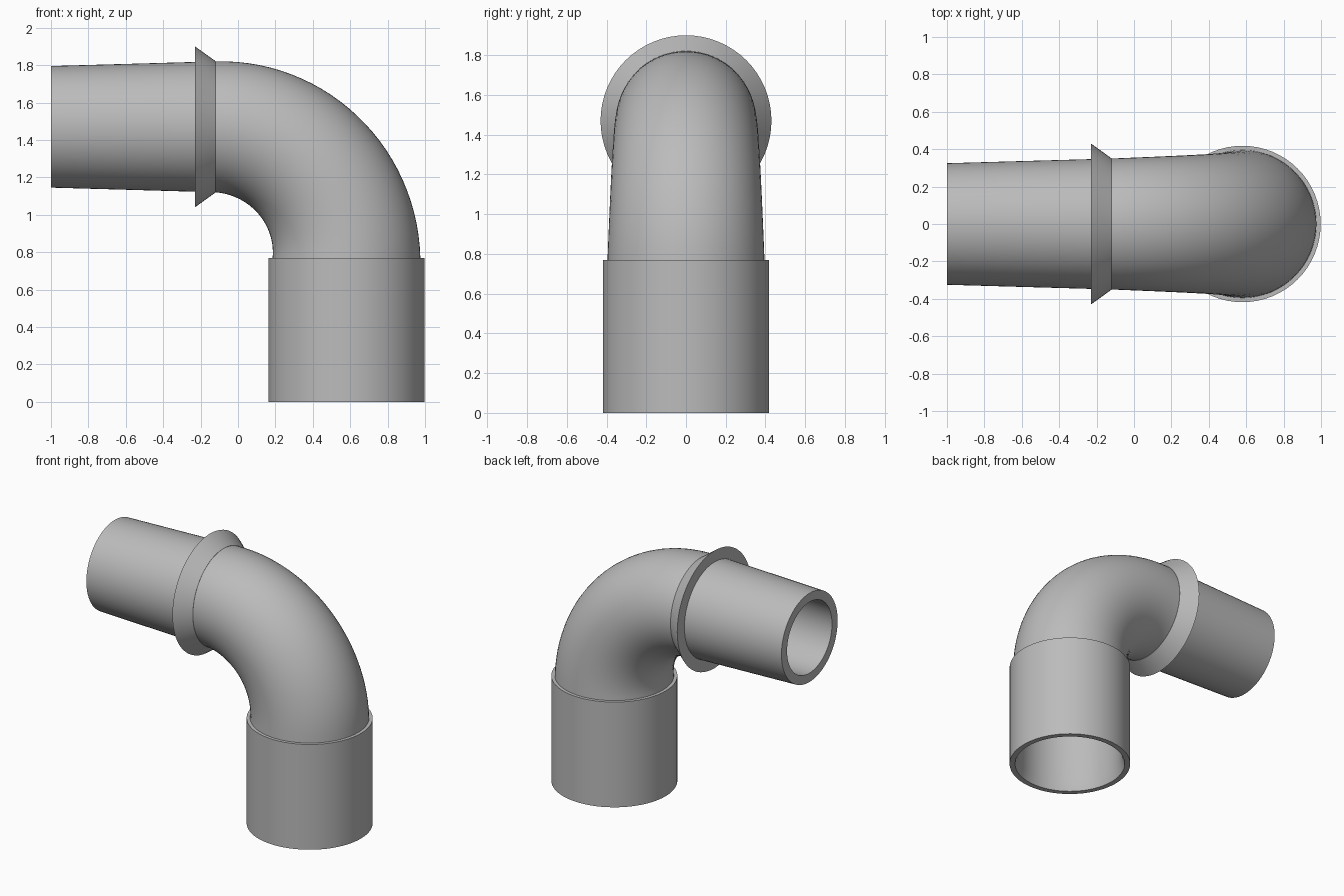
import bpy, bmesh, math
from mathutils import Vector

if "Cube" in bpy.data.objects:
    bpy.data.objects.remove(bpy.data.objects["Cube"])

SIDES = 64
BEND = Vector((-0.12, 0, 0.77))   # centre of the elbow arc
BEND_R = 0.70
AXIS_X, AXIS_Z = 0.58, 1.47

grey = bpy.data.materials.new("plain grey")
grey.diffuse_color = (0.5, 0.5, 0.5, 1)
grey.use_nodes = True
grey.node_tree.nodes["Principled BSDF"].inputs["Base Color"].default_value = grey.diffuse_color


def ring_mesh(name, stations):
    """Closed loop of rings. Each station: centre, in-plane direction, radius."""
    bm = bmesh.new()
    rings = []
    for centre, side, radius in stations:
        ring = []
        for i in range(SIDES):
            a = 2 * math.pi * i / SIDES
            p = centre + radius * (math.cos(a) * side + math.sin(a) * Vector((0, 1, 0)))
            ring.append(bm.verts.new(p))
        rings.append(ring)
    for k, ring in enumerate(rings):
        nxt = rings[(k + 1) % len(rings)]
        for i in range(SIDES):
            j = (i + 1) % SIDES
            bm.faces.new((ring[i], ring[j], nxt[j], nxt[i]))
    bmesh.ops.recalc_face_normals(bm, faces=bm.faces)
    me = bpy.data.meshes.new(name)
    bm.to_mesh(me)
    bm.free()
    me.materials.append(grey)
    ob = bpy.data.objects.new(name, me)
    bpy.context.collection.objects.link(ob)
    bpy.ops.object.select_all(action='DESELECT')
    ob.select_set(True)
    bpy.context.view_layer.objects.active = ob
    bpy.ops.object.shade_smooth_by_angle(angle=math.radians(30))
    return ob


def along_x(x, r):
    return Vector((x, 0, AXIS_Z)), Vector((0, 0, 1)), r


def along_z(z, r):
    return Vector((AXIS_X, 0, z)), Vector((1, 0, 0)), r


def bend(t, r):
    a = math.radians(90 * (1 - t))
    d = Vector((math.cos(a), 0, math.sin(a)))
    return BEND + d * BEND_R, d, r


# Tapered spigot and elbow: outer skin, then back through the bore
STEPS = 28
outer = [along_x(-1, 0.325)]
outer += [bend(k / STEPS, 0.35 + 0.045 * k / STEPS) for k in range(STEPS + 1)]
inner = [bend(k / STEPS, 0.285 + 0.065 * k / STEPS) for k in range(STEPS, -1, -1)]
inner += [along_x(-1, 0.26)]
ring_mesh("elbow_pipe", outer + inner)

# Conical collar with its flat face towards the spigot end
ring_mesh("collar", [along_x(-0.12, 0.351), along_x(-0.23, 0.43),
                     along_x(-0.23, 0.33), along_x(-0.12, 0.33)])

# Socket sleeve with a short lead-in at the mouth
ring_mesh("socket", [along_z(0.77, 0.418), along_z(0, 0.418), along_z(0, 0.38),
                     along_z(0.06, 0.362), along_z(0.77, 0.35)])
